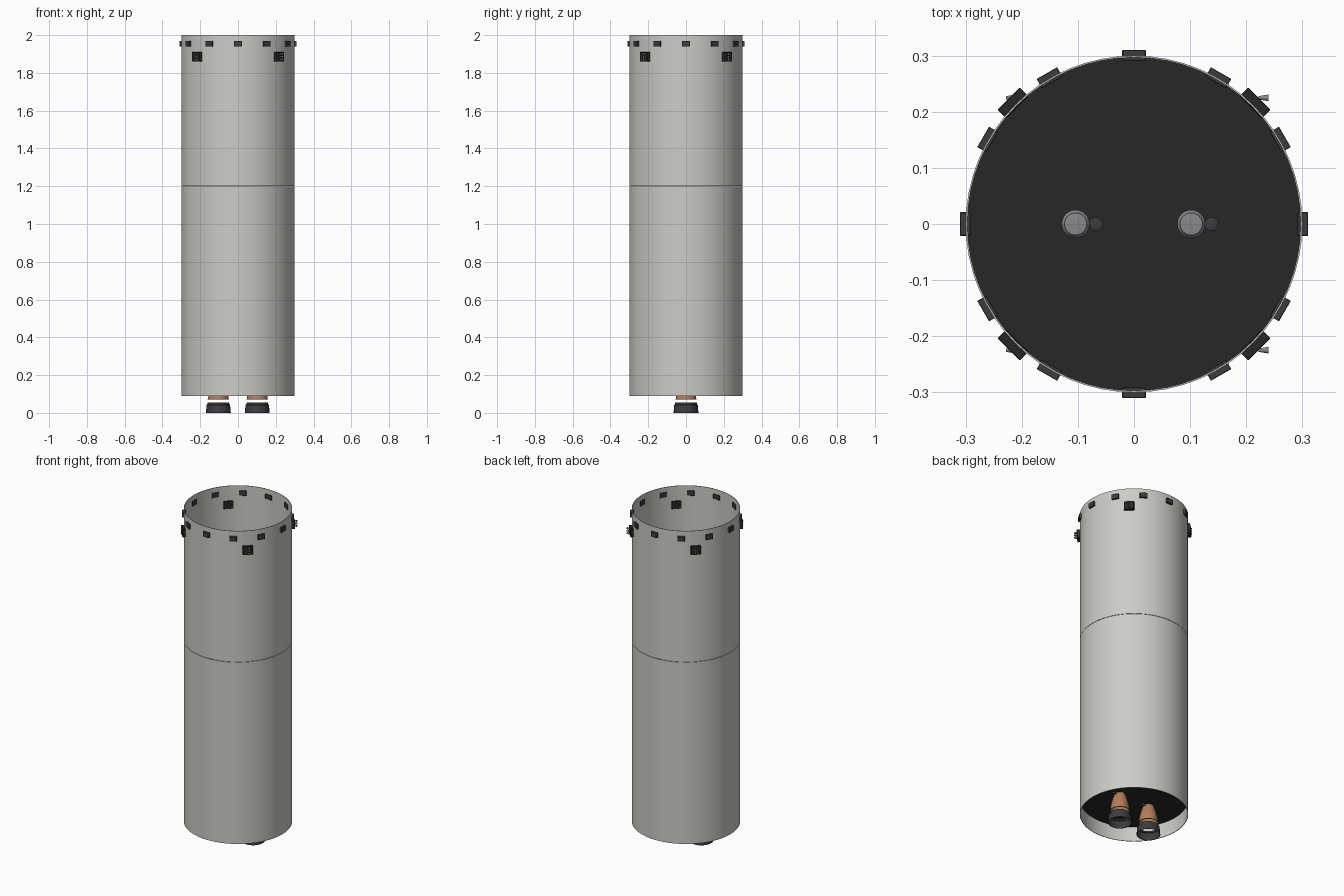
import bpy, bmesh, math
from mathutils import Matrix, Vector

if "Cube" in bpy.data.objects:
    bpy.data.objects.remove(bpy.data.objects["Cube"])


def material(name, rgb):
    m = bpy.data.materials.new(name)
    m.diffuse_color = (*rgb, 1)
    m.use_nodes = True
    m.node_tree.nodes["Principled BSDF"].inputs["Base Color"].default_value = m.diffuse_color
    return m


BLACK = material("black", (0.02, 0.02, 0.022))
DARK = material("dark_grey", (0.045, 0.045, 0.05))
COPPER = material("copper", (0.45, 0.2, 0.1))
METAL = material("metal", (0.25, 0.25, 0.27))
SKIN = material("skin", (0.6, 0.6, 0.57))


def finish(name, bm, mat, smooth=True):
    bmesh.ops.recalc_face_normals(bm, faces=bm.faces)
    me = bpy.data.meshes.new(name)
    bm.to_mesh(me)
    bm.free()
    ob = bpy.data.objects.new(name, me)
    bpy.context.collection.objects.link(ob)
    me.materials.append(mat)
    if smooth:
        bpy.ops.object.select_all(action='DESELECT')
        bpy.context.view_layer.objects.active = ob
        ob.select_set(True)
        bpy.ops.object.shade_smooth_by_angle(angle=math.radians(35))
    return ob


def lathe(name, profile, mat, at=(0, 0), sides=64, closed=False):
    """Spin (radius, z) points round a vertical axis."""
    bm = bmesh.new()
    pts = profile + profile[:1] if closed else profile
    vs = [bm.verts.new((r, 0, z)) for r, z in pts]
    es = [bm.edges.new(p) for p in zip(vs, vs[1:])]
    bmesh.ops.spin(bm, geom=vs + es, cent=(0, 0, 0), axis=(0, 0, 1),
                   angle=math.tau, steps=sides, use_duplicate=False)
    bmesh.ops.remove_doubles(bm, verts=bm.verts, dist=1e-5)
    bmesh.ops.translate(bm, verts=bm.verts, vec=(*at, 0))
    return finish(name, bm, mat)


def shell(name, outer, mat, t, **kw):
    """Thin-walled lathe from an outer profile."""
    return lathe(name, outer + [(r - t, z) for r, z in reversed(outer)],
                 mat, closed=True, **kw)


def radial_box(name, angle, radius, z, size, mat):
    bm = bmesh.new()
    bmesh.ops.create_cube(bm, size=1)
    bmesh.ops.scale(bm, verts=bm.verts, vec=size)
    bmesh.ops.bevel(bm, geom=bm.edges[:], offset=0.001, segments=1, affect='EDGES')
    bmesh.ops.transform(bm, verts=bm.verts, matrix=Matrix.Rotation(angle, 4, 'Z')
                        @ Matrix.Translation((radius, 0, z)))
    return finish(name, bm, mat, False)


# Body: two thin open tubes meeting at a seam
shell("lower_body", [(0.3, 0.09), (0.3, 1.199)], SKIN, 0.003)
shell("upper_body", [(0.3, 1.201), (0.3, 2.0)], SKIN, 0.003)

# Bulkhead carrying the engines
lathe("engine_bulkhead", [(0, 0.18), (0.297, 0.18), (0.297, 0.19), (0, 0.19)], BLACK)

# Two engines with separated nozzle extensions
for side, x in (("left", -0.104), ("right", 0.102)):
    at = (x, 0)
    shell(side + "_nozzle", [(0.055, 0.07), (0.0535, 0.085), (0.050, 0.11),
          (0.043, 0.14), (0.034, 0.168), (0.026, 0.19)], COPPER, 0.002, at=at, sides=32)
    shell(side + "_nozzle_band", [(0.0562, 0.07), (0.0562, 0.074)], DARK, 0.002,
          at=at, sides=32)
    shell(side + "_nozzle_extension", [(0.066, 0.0), (0.0645, 0.015), (0.062, 0.043),
          (0.058, 0.045), (0.0575, 0.054)], DARK, 0.002, at=at, sides=32)
    lathe(side + "_combustion_chamber", [(0, 0.19), (0.025, 0.19), (0.025, 0.225),
          (0.02, 0.232), (0.02, 0.238), (0, 0.24)], METAL, at=at, sides=32)
    lathe(side + "_turbopump", [(0, 0.17), (0.012, 0.17), (0.012, 0.215), (0, 0.218)],
          DARK, at=(x + 0.036, 0), sides=24)

# Ring of twelve separation latches through the rim
for i in range(12):
    radial_box(f"latch_{i}", i * math.tau / 12, 0.301, 1.955, (0.019, 0.042, 0.03), DARK)

# Four thruster blocks, each with three small nozzles along +x
for i in range(4):
    a = math.radians(45 + 90 * i)
    radial_box(f"thruster_block_{i}", a, 0.305, 1.885, (0.022, 0.056, 0.05), BLACK)
    for k in (-1, 0, 1):
        bm = bmesh.new()
        bmesh.ops.create_cone(bm, cap_ends=True, segments=12, radius1=0.003,
                              radius2=0.006, depth=0.018)
        pos = Vector((0.318 * math.cos(a) + 0.006, 0.318 * math.sin(a), 1.885 + 0.015 * k))
        bmesh.ops.transform(bm, verts=bm.verts, matrix=Matrix.Translation(pos)
                            @ Matrix.Rotation(math.pi / 2, 4, 'Y'))
        finish(f"thruster_nozzle_{i}_{k + 1}", bm, METAL)
